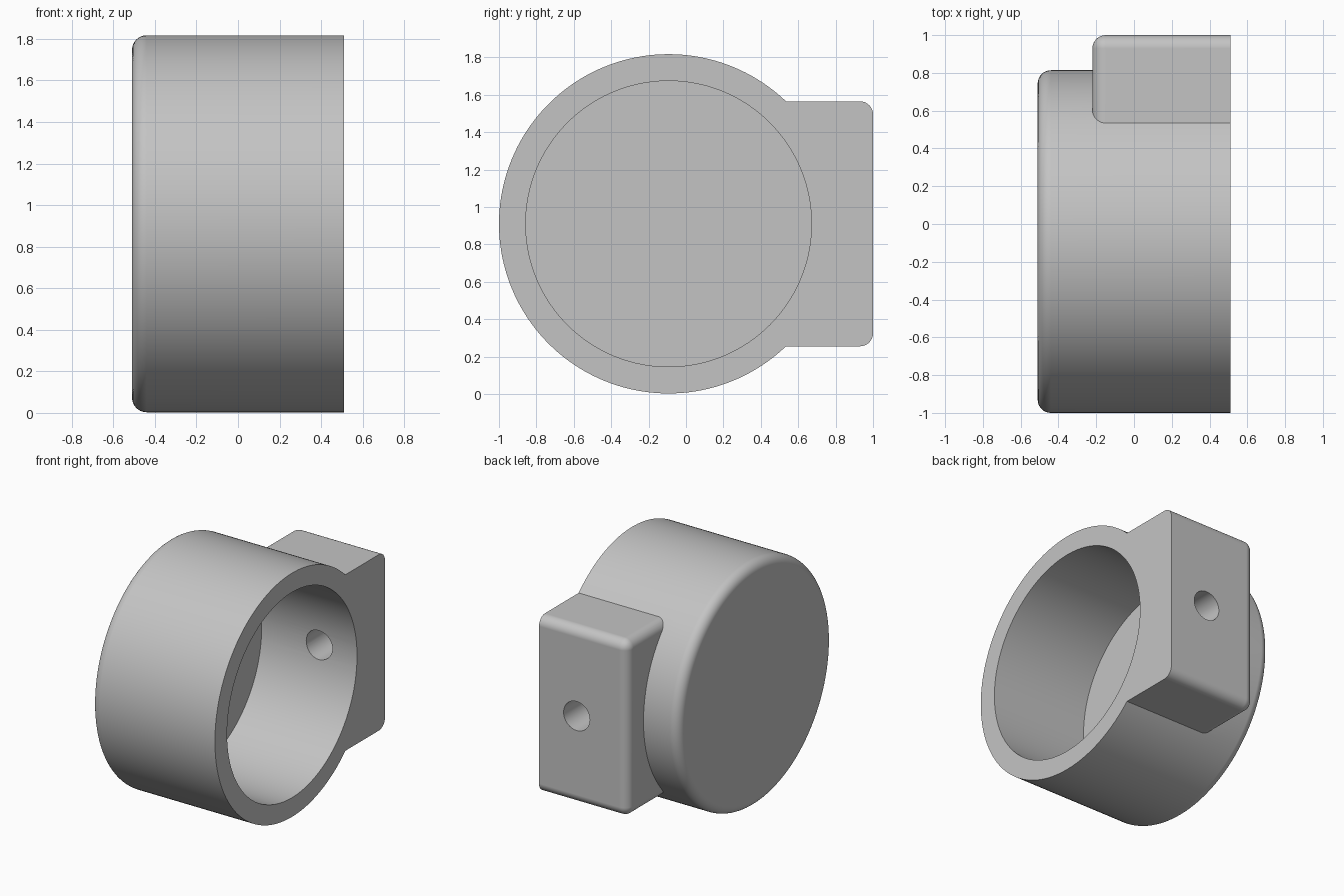
import bpy, bmesh, math
from mathutils import Matrix, Vector

if "Cube" in bpy.data.objects:
    bpy.data.objects.remove(bpy.data.objects["Cube"], do_unlink=True)

# Main dimensions
X_BACK, X_OPEN = -0.51, 0.51
CY, CZ = -0.093, 0.91
R_OUT, R_IN = 0.907, 0.764
X_FLOOR = -0.275
FILLET = 0.07
BLOCK_X, BLOCK_HALF = -0.22, 0.655
HOLE_X, HOLE_R = 0.20, 0.108

grey = bpy.data.materials.new("plain grey")
grey.use_nodes = True
colour = (0.55, 0.55, 0.55, 1)
grey.diffuse_color = colour
grey.node_tree.nodes["Principled BSDF"].inputs["Base Color"].default_value = colour


def finish(bm, name):
    bmesh.ops.recalc_face_normals(bm, faces=bm.faces)
    mesh = bpy.data.meshes.new(name)
    bm.to_mesh(mesh)
    bm.free()
    mesh.materials.append(grey)
    obj = bpy.data.objects.new(name, mesh)
    bpy.context.collection.objects.link(obj)
    return obj


def cylinder(name, start, end, radius, segments, rounded=None):
    """Closed cylinder between two points; edges matching the rule are filleted."""
    start, end = Vector(start), Vector(end)
    axis = end - start
    turn = axis.to_track_quat('Z', 'Y').to_matrix().to_4x4()
    bm = bmesh.new()
    bmesh.ops.create_cone(bm, cap_ends=True, segments=segments, radius1=radius,
                          radius2=radius, depth=axis.length,
                          matrix=Matrix.Translation((start + end) / 2) @ turn)
    if rounded:
        fillet(bm, rounded)
    return finish(bm, name)


def fillet(bm, rule):
    edges = [e for e in bm.edges if rule(*(v.co for v in e.verts))]
    bmesh.ops.bevel(bm, geom=edges, offset=FILLET, segments=8,
                    profile=0.5, affect='EDGES')


def boolean(target, tool, operation):
    mod = target.modifiers.new(operation.lower(), 'BOOLEAN')
    mod.operation, mod.object, mod.solver = operation, tool, 'EXACT'
    tool.hide_render = True
    bpy.context.view_layer.objects.active = target
    bpy.ops.object.modifier_apply(modifier=mod.name)
    bpy.data.objects.remove(tool, do_unlink=True)


# Round cup body, filleted around its closed end
cup = cylinder("round_cup", (X_BACK, CY, CZ), (X_OPEN, CY, CZ), R_OUT, 160,
               lambda a, b: max(a.x, b.x) < X_BACK + 0.01)

# Mounting block, filleted on its back and closed-end edges
low = Vector((BLOCK_X, 0.2, CZ - BLOCK_HALF))
high = Vector((X_OPEN, 1.0, CZ + BLOCK_HALF))
size = high - low
bm = bmesh.new()
bmesh.ops.create_cube(bm, size=1, matrix=Matrix.Translation((low + high) / 2)
                      @ Matrix.Diagonal((*size, 1)))


def outer_edge(a, b):
    mid = (a + b) / 2
    on_back = mid.y > high.y - 0.01
    on_end = mid.x < low.x + 0.01
    on_side = abs(mid.z - CZ) > BLOCK_HALF - 0.01
    return on_back + on_end + on_side == 2 and not mid.y < low.y + 0.01


fillet(bm, outer_edge)
block = finish(bm, "mounting_block")
boolean(cup, block, 'UNION')

# Cup cavity, and the screw hole through the block into it
cavity = cylinder("cavity_cutter", (X_FLOOR, CY, CZ), (X_OPEN + 0.2, CY, CZ), R_IN, 160)
boolean(cup, cavity, 'DIFFERENCE')
hole = cylinder("hole_cutter", (HOLE_X, 0.3, CZ), (HOLE_X, 1.2, CZ), HOLE_R, 48)
boolean(cup, hole, 'DIFFERENCE')

# Smooth curved walls, crisp rims
cup.name = "cup_with_mounting_block"
bpy.ops.object.select_all(action='DESELECT')
cup.select_set(True)
bpy.context.view_layer.objects.active = cup
bpy.ops.object.shade_smooth_by_angle(angle=math.radians(25))
weighted = cup.modifiers.new("weighted_normals", 'WEIGHTED_NORMAL')
weighted.keep_sharp = True
